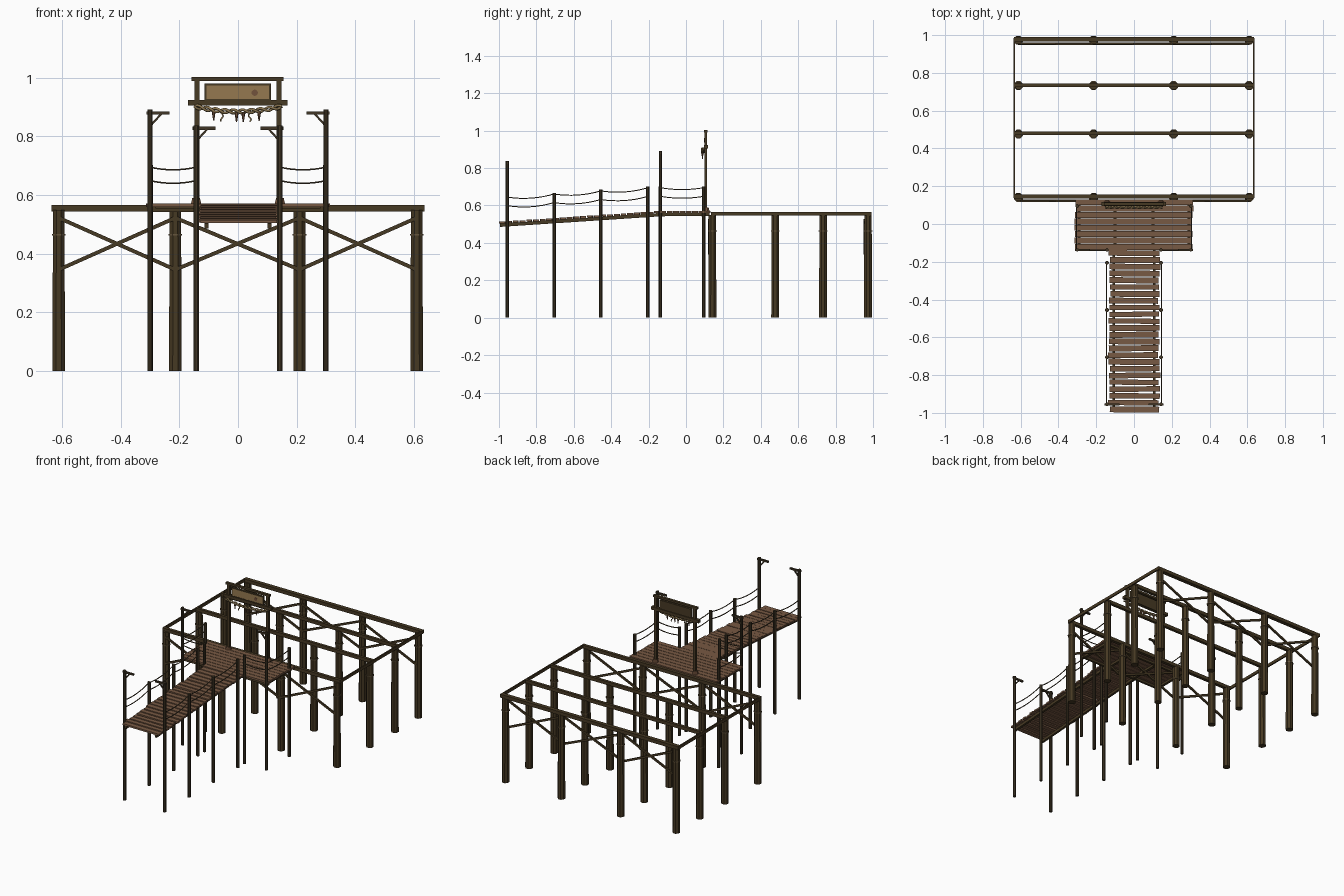
import bpy, bmesh, math, random
from mathutils import Vector, Matrix

if "Cube" in bpy.data.objects:
    bpy.data.objects.remove(bpy.data.objects["Cube"])
random.seed(4)

def material(name, rgb):
    m = bpy.data.materials.new(name)
    m.diffuse_color = (*rgb, 1)
    m.use_nodes = True
    m.node_tree.nodes["Principled BSDF"].inputs["Base Color"].default_value = m.diffuse_color
    return m

DARK = material("dark timber", (0.062, 0.041, 0.017))
POST = material("post timber", (0.050, 0.036, 0.018))
PLANK = material("plank brown", (0.185, 0.100, 0.056))
ROPE = material("rail rope", (0.085, 0.060, 0.032))
BAND = material("binding tan", (0.13, 0.09, 0.045))
PANEL = material("sign panel tan", (0.30, 0.19, 0.08))
KNOT = material("sign knot", (0.17, 0.085, 0.045))
STRAW = material("twisted straw", (0.27, 0.19, 0.085))

def bar(bm, a, b, w, h):
    """Box from a to b: w wide sideways, h tall."""
    a, b = Vector(a), Vector(b)
    d = (b - a).normalized()
    up = Vector((0, 1, 0)) if abs(d.z) > 0.9 else Vector((0, 0, 1))
    s = d.cross(up).normalized()
    u = s.cross(d)
    rot = Matrix((s, d, u)).transposed().to_4x4()
    size = Matrix.Diagonal((w, (b - a).length, h, 1))
    bmesh.ops.create_cube(bm, size=1, matrix=Matrix.Translation((a + b) / 2) @ rot @ size)

def pole(bm, x, y, z0, z1, r, sides=8, top=None):
    bmesh.ops.create_cone(bm, cap_ends=True, segments=sides, radius1=r, radius2=top or r,
                          depth=z1 - z0, matrix=Matrix.Translation((x, y, (z0 + z1) / 2))
                          @ Matrix.Rotation(math.pi / sides, 4, 'Z'))

def finish(name, bm, mat):
    me = bpy.data.meshes.new(name)
    bm.to_mesh(me)
    bm.free()
    me.materials.append(mat)
    ob = bpy.data.objects.new(name, me)
    bpy.context.collection.objects.link(ob)
    return ob

def tubes(name, paths, r, mat):
    """Round tubes along point lists, converted to a mesh."""
    cu = bpy.data.curves.new(name, 'CURVE')
    cu.dimensions = '3D'
    cu.bevel_depth, cu.bevel_resolution, cu.use_fill_caps = r, 1, True
    for pts in paths:
        sp = cu.splines.new('POLY')
        sp.points.add(len(pts) - 1)
        for p, q in zip(sp.points, pts):
            p.co = (*q, 1)
    tmp = bpy.data.objects.new(name + " path", cu)
    bpy.context.collection.objects.link(tmp)
    bpy.context.view_layer.update()
    me = bpy.data.meshes.new_from_object(tmp.evaluated_get(bpy.context.evaluated_depsgraph_get()))
    bpy.data.objects.remove(tmp)
    me.materials.clear()
    me.materials.append(mat)
    ob = bpy.data.objects.new(name, me)
    bpy.context.collection.objects.link(ob)

def sag(a, b, drop, n=8):
    a, b = Vector(a), Vector(b)
    return [a.lerp(b, i / n) - Vector((0, 0, drop * 4 * (i / n) * (1 - i / n))) for i in range(n + 1)]

# --- foundation pilings with bindings
XS, YS = (-0.612, -0.214, 0.21, 0.61), (0.141, 0.477, 0.733, 0.973)
bm, bands = bmesh.new(), bmesh.new()
for x in XS:
    for y in YS:
        pole(bm, x, y, 0, 0.548, 0.023, 8, 0.0215)
        pole(bands, x, y, 0.461, 0.467, 0.0255)
finish("foundation_pilings", bm, DARK)
finish("piling_bindings", bands, BAND)

# --- cap beams and side beams
bm = bmesh.new()
for y, w in zip((0.145, 0.48, 0.735, 0.978), (0.02, 0.018, 0.018, 0.026)):
    bar(bm, (-0.636, y, 0.555), (0.636, y, 0.555), w, 0.022)
for x in (-0.633, 0.633):
    bar(bm, (x, 0.137, 0.556), (x, 0.985, 0.556), 0.008, 0.02)
finish("foundation_beams", bm, DARK)

# --- cross braces on the front and back rows
bm = bmesh.new()
for y in (0.122, 0.953):
    for x0, x1 in zip(XS, XS[1:]):
        bar(bm, (x0, y, 0.345), (x1, y, 0.522), 0.009, 0.013)
        bar(bm, (x0, y + 0.003, 0.522), (x1, y + 0.003, 0.345), 0.009, 0.013)
finish("cross_braces", bm, DARK)

# --- landing deck
bm = bmesh.new()
n, y0, y1 = 8, -0.138, 0.132
step = (y1 - y0) / n
for i in range(n):
    y, j = y0 + (i + 0.5) * step, random.uniform(-0.004, 0.004)
    bar(bm, (-0.311 + j, y, 0.565), (0.311 + j, y, 0.565), step - 0.003, 0.012)
finish("landing_planks", bm, PLANK)
bm = bmesh.new()
for x in (-0.29, -0.1, 0.1, 0.29):
    bar(bm, (x, -0.13, 0.552), (x, 0.125, 0.552), 0.016, 0.015)
for y in (-0.12, 0.09):
    bar(bm, (-0.305, y, 0.549), (0.305, y, 0.549), 0.014, 0.014)
finish("landing_joists", bm, DARK)

# --- sloping walkway
def ramp_z(y):
    return 0.508 + (y + 1) * 0.066
bm = bmesh.new()
n, y0, y1 = 24, -1.0, -0.136
step = (y1 - y0) / n
for i in range(n):
    y, j, t = y0 + (i + 0.5) * step, random.uniform(-0.005, 0.005), random.uniform(-0.002, 0.002)
    z = ramp_z(y) + random.uniform(-0.001, 0.001)
    half = 0.133 + random.uniform(-0.004, 0.003)
    bar(bm, (-half + j, y - t, z), (half + j, y + t, z), step - random.uniform(0.004, 0.009), 0.011)
finish("walkway_planks", bm, PLANK)
bm = bmesh.new()
for x in (-0.108, 0.108):
    bar(bm, (x, -0.995, ramp_z(-0.995) - 0.014), (x, -0.13, ramp_z(-0.13) - 0.014), 0.014, 0.018)
finish("walkway_stringers", bm, DARK)

# --- rail posts and lamp posts
bm, arms = bmesh.new(), bmesh.new()
RY = (-0.955, -0.705, -0.455, -0.205)
def lamp_arm(x, y, z, s):
    bar(arms, (x + s * 0.012, y, z), (x - s * 0.066, y, z), 0.011, 0.011)
    bar(arms, (x, y, z - 0.045), (x - s * 0.038, y, z - 0.003), 0.007, 0.007)
for s in (-1, 1):
    for y, z in zip(RY, (0.838, 0.668, 0.686, 0.702)):
        pole(bm, s * 0.143, y, 0, z, 0.0105)
    pole(bm, s * 0.143, -0.137, 0, 0.702, 0.0095)
    pole(bm, s * 0.3, -0.137, 0, 0.892, 0.009)
    pole(bm, s * 0.3, 0.095, 0, 0.702, 0.0105)
    lamp_arm(s * 0.143, -0.955, 0.828, s)
    lamp_arm(s * 0.3, -0.137, 0.88, s)
finish("rail_posts", bm, POST)
finish("lamp_arms", arms, POST)

# --- rail ropes
paths = []
for s in (-1, 1):
    for h in (0.134, 0.088):
        for a, b in zip(RY, RY[1:]):
            paths.append(sag((s * 0.145, a, ramp_z(a) + h), (s * 0.145, b, ramp_z(b) + h), 0.014))
        z = 0.561 + h
        paths.append(sag((s * 0.305, -0.137, z), (s * 0.305, 0.095, z), 0.01))
        paths.append(sag((s * 0.3, -0.139, z), (s * 0.143, -0.139, z), 0.009))
tubes("rail_ropes", paths, 0.003, ROPE)

# --- sign gate
bm, wraps = bmesh.new(), bmesh.new()
for s in (-1, 1):
    bar(bm, (s * 0.14, 0.106, 0.565), (s * 0.14, 0.106, 0.992), 0.018, 0.015)
    pole(wraps, s * 0.143, 0.108, 0.57, 0.59, 0.019, 8, 0.014)
bar(bm, (-0.158, 0.106, 0.996), (0.156, 0.106, 0.996), 0.017, 0.013)
bar(bm, (-0.171, 0.106, 0.915), (0.169, 0.106, 0.915), 0.022, 0.019)
finish("sign_gate", bm, DARK)
finish("gate_feet", wraps, KNOT)

# --- sign board: frame, panel and knot
bm = bmesh.new()
bar(bm, (-0.114, 0.108, 0.951), (0.112, 0.108, 0.951), 0.008, 0.058)
for z in (0.977, 0.925):
    bar(bm, (-0.114, 0.102, z), (0.112, 0.102, z), 0.008, 0.007)
for x in (-0.111, 0.109):
    bar(bm, (x, 0.102, 0.922), (x, 0.102, 0.98), 0.007, 0.008)
finish("sign_frame", bm, DARK)
bm = bmesh.new()
bar(bm, (-0.108, 0.102, 0.951), (0.106, 0.102, 0.951), 0.005, 0.047)
finish("sign_panel", bm, PANEL)
bm = bmesh.new()
bmesh.ops.create_cone(bm, cap_ends=True, segments=12, radius1=0.011, radius2=0.011, depth=0.003,
                      matrix=Matrix.Translation((0.057, 0.099, 0.949)) @ Matrix.Rotation(math.pi / 2, 4, 'X'))
finish("sign_knot", bm, KNOT)

# --- twisted garland with hanging strands and tassels
def garland(x):
    return 0.903 - 0.018 * (1 - (x / 0.15) ** 2)
paths = []
for ph in (0, math.pi):
    line = []
    for i in range(81):
        x = -0.15 + 0.3 * i / 80
        a = i / 80 * 10 * math.pi + ph
        line.append((x, 0.089 + 0.005 * math.cos(a), garland(x) + 0.006 * math.sin(a)))
    paths.append(line)
tubes("twisted_garland", paths, 0.0048, STRAW)
tubes("hanging_strands", [[(x + 0.005 * math.sin(k * 1.3 + x * 40), 0.088, garland(x) - 0.036 * k / 6)
                           for k in range(7)] for x in (-0.055, 0.04)], 0.003, STRAW)
bm = bmesh.new()
for x in (-0.083, -0.005, 0.018, 0.072):
    pole(bm, x, 0.088, garland(x) - 0.036, garland(x) - 0.004, 0.002, 6, 0.007)
finish("garland_tassels", bm, KNOT)
